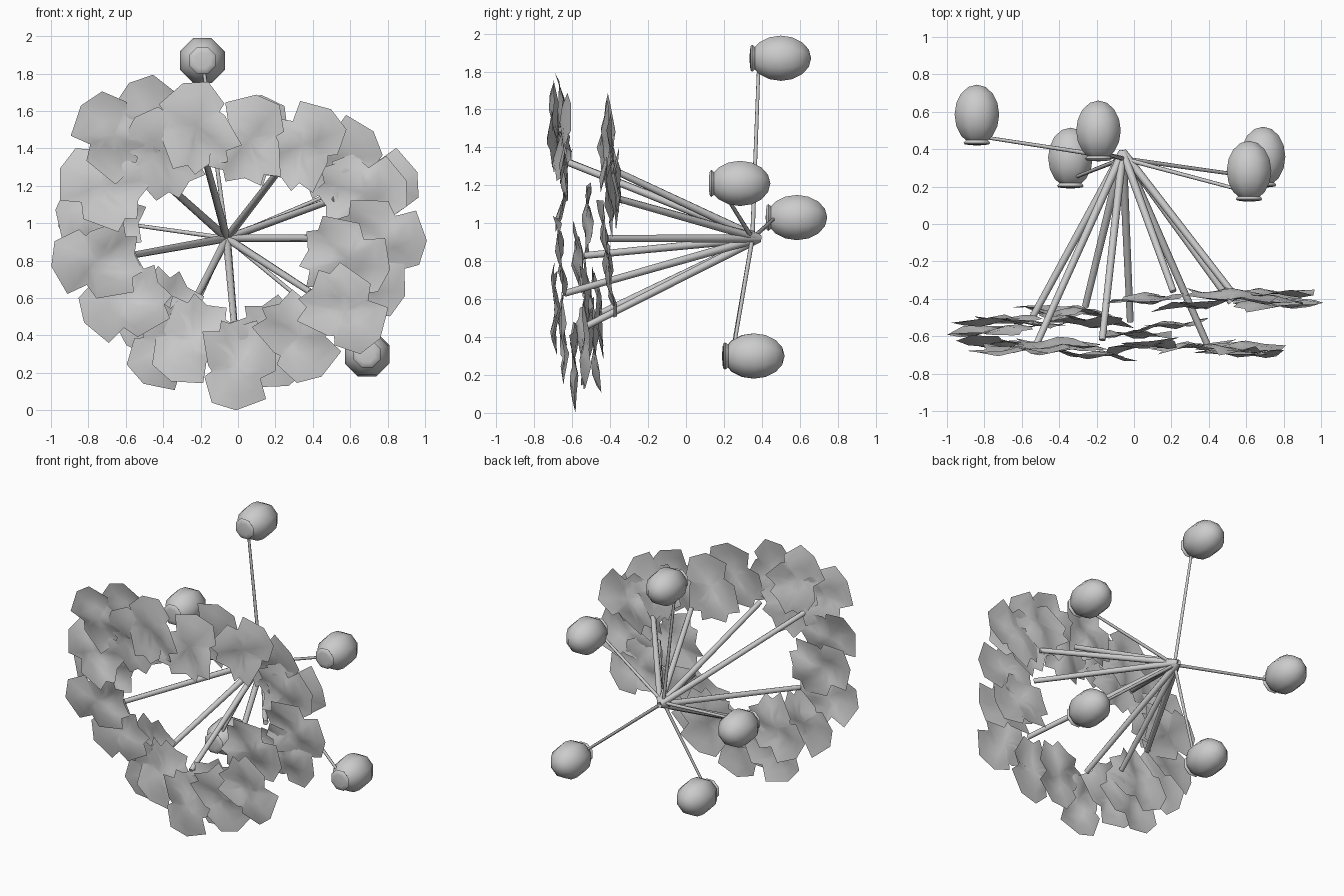
import bpy, bmesh, math, random
from mathutils import Vector, Matrix

cube = bpy.data.objects.get("Cube")
if cube:
    bpy.data.objects.remove(cube, do_unlink=True)

random.seed(4)
grey = bpy.data.materials.new("plain_grey")
grey.use_nodes = True
grey.diffuse_color = (0.6, 0.6, 0.6, 1)
grey.node_tree.nodes["Principled BSDF"].inputs["Base Color"].default_value = grey.diffuse_color


def finish(name, bm):
    """Turn a bmesh into a smooth grey object."""
    mesh = bpy.data.meshes.new(name)
    for face in bm.faces:
        face.smooth = True
    bm.to_mesh(mesh)
    bm.free()
    mesh.materials.append(grey)
    obj = bpy.data.objects.new(name, mesh)
    bpy.context.collection.objects.link(obj)
    return obj


def sharpen(obj):
    bpy.ops.object.select_all(action='DESELECT')
    obj.select_set(True)
    bpy.context.view_layer.objects.active = obj
    bpy.ops.object.shade_smooth_by_angle(angle=math.radians(50))


def rod(name, start, end, r_start, r_end):
    """Tapered eight-sided stalk between two points."""
    start, end = Vector(start), Vector(end)
    axis = end - start
    place = Matrix.Translation((start + end) / 2) @ axis.to_track_quat('Z', 'Y').to_matrix().to_4x4()
    bm = bmesh.new()
    bmesh.ops.create_cone(bm, cap_ends=True, segments=8, radius1=r_start,
                          radius2=r_end, depth=axis.length, matrix=place)
    sharpen(finish(name, bm))


# Leaf outline: u across, v from the notched base to the broad tip
OUTLINE = [(-.2, -.17), (-.12, -.18), (-.1, -.24), (0, -.21), (.09, -.24),
           (.1, -.18), (.19, -.18), (.16, 0), (.14, .03), (.18, .06),
           (.14, .2), (.01, .24), (-.15, .18), (-.12, .07), (-.2, .03)]


def leaf(name, x, y, z):
    """Wavy leaf sheet whose tip points away from the ring centre."""
    out = Vector((x, 0, z - 0.93)).normalized()
    side = Vector((out.z, 0, -out.x))
    lean_u, lean_v = random.uniform(-.13, .13), random.uniform(-.13, .13)
    phase = random.uniform(0, 6)
    centre = Vector((x, y, z))

    def point(u, v):
        wave = .026 * math.sin(19 * u + phase) * math.cos(13 * v + phase)
        depth = wave + lean_u * u + lean_v * v
        return centre + side * u + out * v + Vector((0, depth, 0))

    bm = bmesh.new()
    middle = bm.verts.new(point(0, 0))
    rings = [[bm.verts.new(point(u * f, v * f)) for u, v in OUTLINE]
             for f in (.35, .7, 1)]
    count = len(OUTLINE)
    for i in range(count):
        j = (i + 1) % count
        bm.faces.new((middle, rings[0][i], rings[0][j]))
        for a, b in zip(rings, rings[1:]):
            bm.faces.new((a[i], b[i], b[j], a[j]))
    finish(name, bm)


def fruit(name, x, y, z):
    """Eight-sided oval body with a rounded collar at its front end."""
    collar = [(0, 0), (.045, .002), (.07, .006), (.077, .014), (.064, .028)]
    body = [(.129 * math.sin(a), .165 - .16 * math.cos(a))
            for a in (math.pi * k / 8 for k in range(2, 9))]
    turn = Matrix.Rotation(math.pi / 8, 3, 'Y')
    bm = bmesh.new()
    verts = [bm.verts.new(Vector((x, y, z)) + turn @ Vector((r, d, 0)))
             for r, d in collar + body]
    edges = [bm.edges.new(pair) for pair in zip(verts, verts[1:])]
    bmesh.ops.spin(bm, geom=verts + edges, cent=(x, y, z), axis=(0, 1, 0),
                   angle=math.tau, steps=8)
    bmesh.ops.remove_doubles(bm, verts=bm.verts, dist=.0005)
    bmesh.ops.recalc_face_normals(bm, faces=bm.faces)
    sharpen(finish(name, bm))


HUB = (-.06, .385, .92)

# Thick stalks that hold up the leaf ring
stalk_ends = [(-.52, -.64, 1.33), (-.17, -.62, 1.32), (.21, -.36, 1.27),
              (.52, -.36, 1.13), (.52, -.42, .92), (.39, -.64, .63),
              (-.02, -.52, .46), (-.26, -.44, .53), (-.56, -.53, .83)]
for n, end in enumerate(stalk_ends):
    rod(f"leaf_stalk_{n + 1}", HUB, end, .022, .018)

# Overlapping leaves, grouped by stalk
leaves = [(-.66, -.67, 1.47), (-.45, -.65, 1.55), (-.73, -.64, 1.2),
          (-.22, -.7, 1.52), (-.4, -.66, 1.38), (.06, -.65, 1.45),
          (.08, -.4, 1.45), (.35, -.43, 1.42), (.53, -.38, 1.35),
          (.73, -.37, 1.2), (.67, -.4, 1.16), (.77, -.43, .92),
          (.67, -.4, .7), (.58, -.66, .81), (.57, -.69, .53),
          (.33, -.65, .39), (.2, -.54, .36), (0, -.59, .24),
          (-.25, -.52, .37), (-.37, -.48, .34), (-.42, -.46, .51),
          (-.61, -.52, .58), (-.76, -.57, .8), (-.74, -.52, 1.03)]
for n, spot in enumerate(leaves):
    leaf(f"leaf_{n + 1}", *spot)

# Fruits on thin stems behind the leaves, placed by the collar centre
fruits = [(-.19, .335, 1.87), (-.84, .42, 1.03), (.615, .12, 1.21),
          (.69, .195, .3), (-.34, .19, .3)]
for n, (x, y, z) in enumerate(fruits):
    fruit(f"fruit_{n + 1}", x, y, z)
    rod(f"fruit_stem_{n + 1}", (-.06, .35, .92), (x, y + .05, z), .012, .009)
